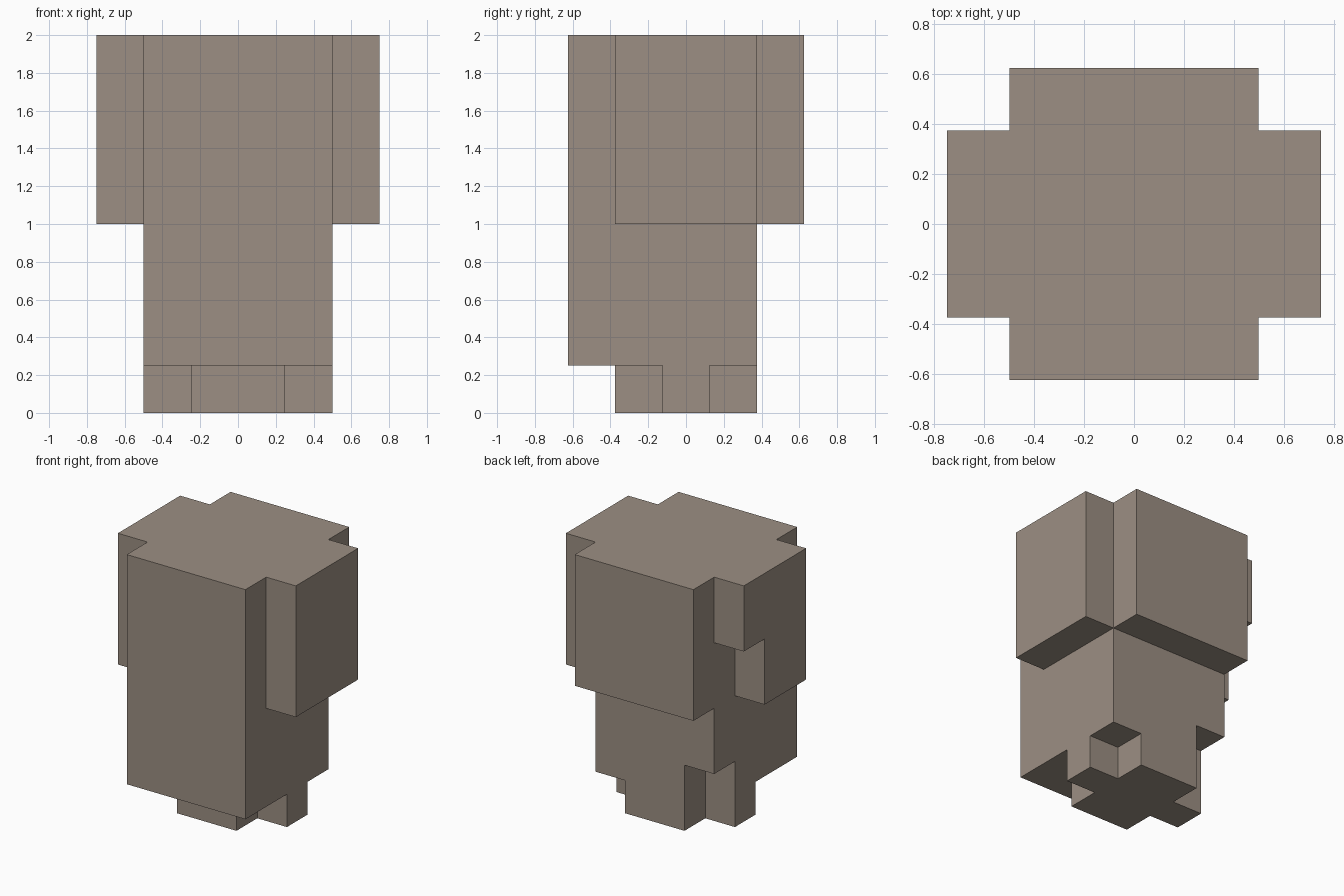
import bpy, bmesh
from mathutils import Vector

if "Cube" in bpy.data.objects:
    bpy.data.objects.remove(bpy.data.objects["Cube"])

STEP = 0.25                          # everything sits on a quarter-unit grid
ORIGIN = Vector((-0.75, -0.625, 0.0))


def cells(x0, x1, y0, y1, z0, z1):
    """Grid cells filled by a box given in model units."""
    lo = [round((a - o) / STEP) for a, o in zip((x0, y0, z0), ORIGIN)]
    hi = [round((a - o) / STEP) for a, o in zip((x1, y1, z1), ORIGIN)]
    return {(i, j, k) for i in range(lo[0], hi[0])
            for j in range(lo[1], hi[1]) for k in range(lo[2], hi[2])}


# Cross-shaped upper section
solid = cells(-0.5, 0.5, -0.625, 0.625, 1, 2) | cells(-0.75, 0.75, -0.375, 0.375, 1, 2)
# Trunk, flush with the front
solid |= cells(-0.5, 0.5, -0.625, 0.375, 0.25, 1)
# Cross-shaped foot
solid |= cells(-0.25, 0.25, -0.375, 0.375, 0, 0.25) | cells(-0.5, 0.5, -0.125, 0.125, 0, 0.25)
# Notches at the back left: under the side arm and at the trunk's lower corner
solid -= cells(-0.75, -0.5, 0.125, 0.375, 1, 1.5)
solid -= cells(-0.5, -0.25, 0.125, 0.375, 0, 0.5)

# Outer skin only: a quad wherever a filled cell meets empty space
bm = bmesh.new()
for cell in sorted(solid):
    centre = Vector(cell) + Vector((0.5, 0.5, 0.5))
    for axis in range(3):
        for sign in (-1, 1):
            n = Vector((0, 0, 0))
            n[axis] = sign
            if tuple(int(c + d) for c, d in zip(cell, n)) in solid:
                continue
            u = Vector((0, 0, 0))
            u[(axis + 1) % 3] = 0.5
            v = n.cross(u)
            mid = centre + n * 0.5
            bm.faces.new([bm.verts.new(ORIGIN + (mid + d) * STEP)
                          for d in (-u - v, u - v, u + v, -u + v)])
bmesh.ops.remove_doubles(bm, verts=bm.verts[:], dist=1e-4)
# Merge coplanar quads into large flat faces
bmesh.ops.dissolve_limit(bm, angle_limit=0.02, verts=bm.verts[:], edges=bm.edges[:])
bmesh.ops.recalc_face_normals(bm, faces=bm.faces[:])

mesh = bpy.data.meshes.new("stepped_block")
bm.to_mesh(mesh)
bm.free()

stone = bpy.data.materials.new("warm grey stone")
stone.diffuse_color = (0.333, 0.275, 0.227, 1)
stone.use_nodes = True
stone.node_tree.nodes["Principled BSDF"].inputs["Base Color"].default_value = stone.diffuse_color
mesh.materials.append(stone)
bpy.context.collection.objects.link(bpy.data.objects.new("stepped_block", mesh))
